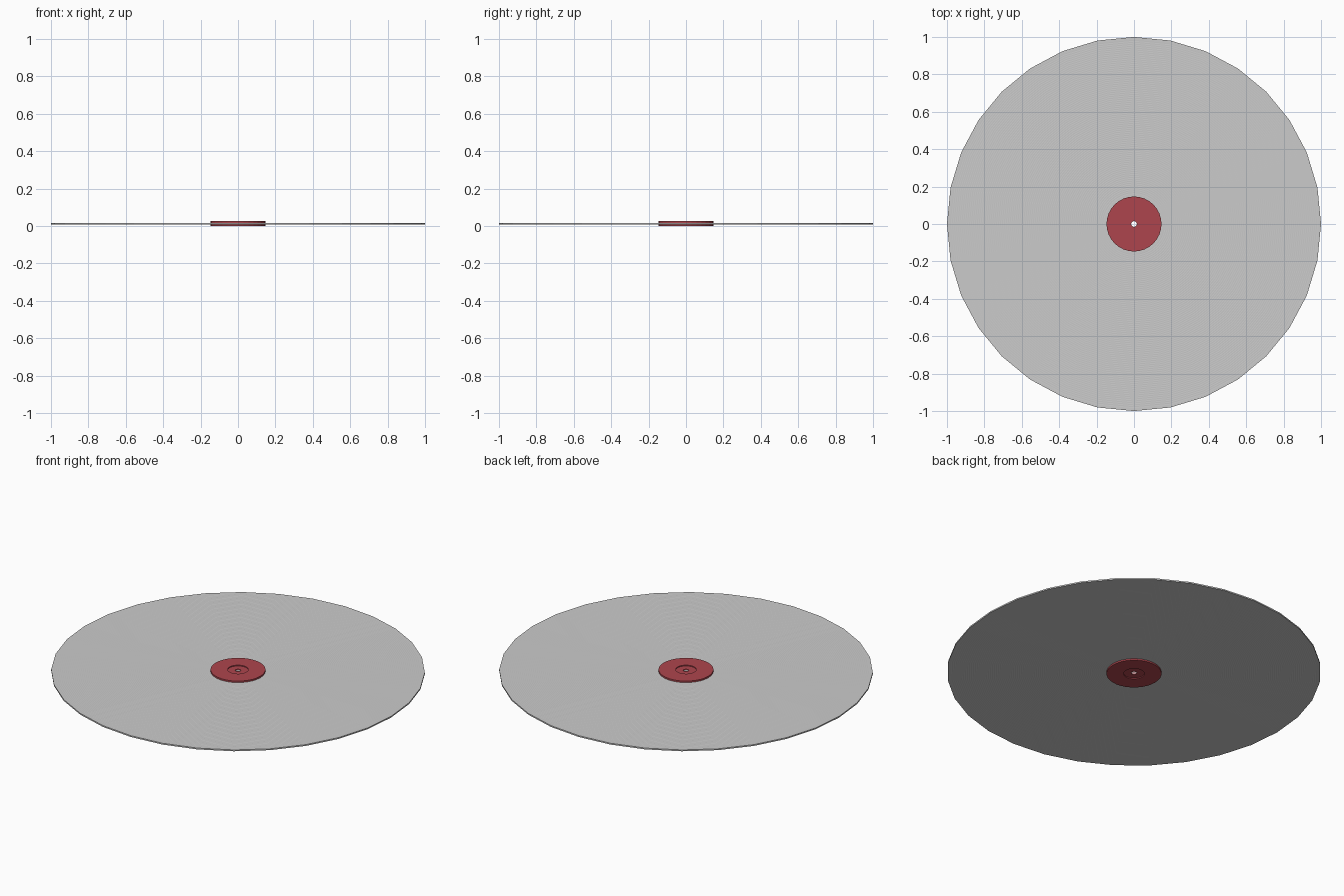
import bpy, bmesh
from math import sin, cos, pi

if "Cube" in bpy.data.objects:
    bpy.data.objects.remove(bpy.data.objects["Cube"])

SIDES = 32


def lathe(name, profile, sides=SIDES, color=None):
    """Revolve a closed (radius, z) profile about the z axis with flat faces."""
    bm = bmesh.new()
    rings = [[bm.verts.new((r * cos(2 * pi * i / sides), r * sin(2 * pi * i / sides), z))
              for i in range(sides)] for r, z in profile]
    for k, a in enumerate(rings):
        b = rings[(k + 1) % len(rings)]
        for i in range(sides):
            j = (i + 1) % sides
            bm.faces.new((a[i], a[j], b[j], b[i]))
    bmesh.ops.recalc_face_normals(bm, faces=bm.faces[:])
    mesh = bpy.data.meshes.new(name)
    bm.to_mesh(mesh)
    bm.free()
    obj = bpy.data.objects.new(name, mesh)
    bpy.context.collection.objects.link(obj)
    if color:
        mat = bpy.data.materials.new(name + "_paint")
        mat.diffuse_color = (*color, 1)
        mat.use_nodes = True
        mat.node_tree.nodes["Principled BSDF"].inputs["Base Color"].default_value = mat.diffuse_color
        mesh.materials.append(mat)
    return obj


HOLE = 0.015
MID = 0.013

# Grooved disc: fine shallow concentric grooves on both faces
HALF, DEPTH, GROOVES = 0.004, 0.0003, 80
INNER, OUTER = 0.16, 0.985
step = (OUTER - INNER) / (2 * GROOVES)
half_profile = [(HOLE, HALF)]
half_profile += [(INNER + k * step, HALF - DEPTH * (k % 2)) for k in range(2 * GROOVES + 1)]
half_profile += [(1.0, HALF)]
top = [(r, MID + h) for r, h in half_profile]
bottom = [(r, MID - h) for r, h in reversed(half_profile)]
lathe("grooved_disc", top + bottom)

# Round centre labels, one per face, with a shallow recess around the hole
LABEL_R, RECESS_R = 0.147, 0.055
label = [(HOLE, 0.004), (HOLE, 0.008), (RECESS_R, 0.008),
         (RECESS_R, 0.013), (LABEL_R, 0.013), (LABEL_R, 0.004)]
for name, side in (("top_label", 1), ("bottom_label", -1)):
    lathe(name, [(r, MID + side * h) for r, h in label], color=(0.42, 0.06, 0.075))
